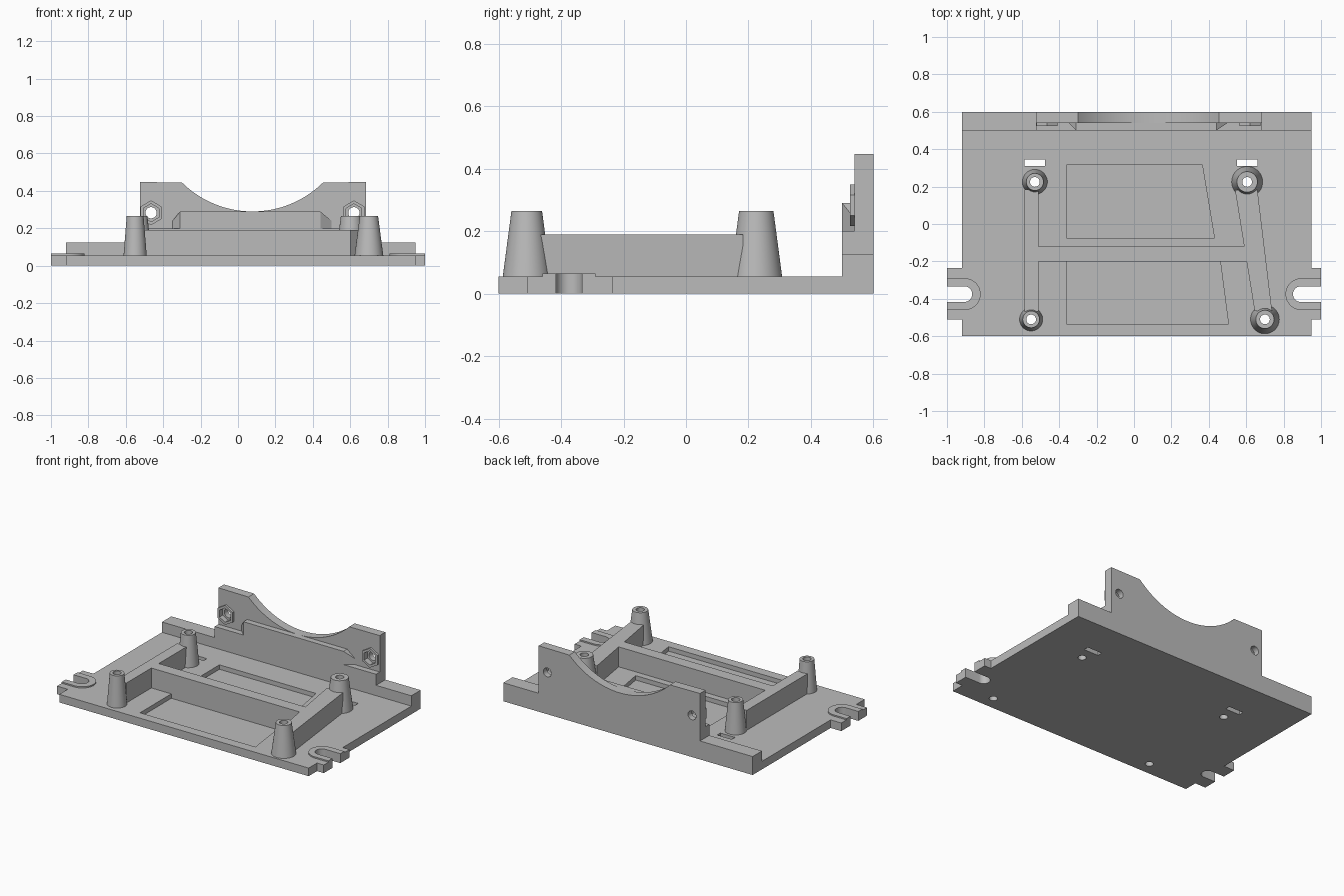
import bpy, bmesh, math
from mathutils import Vector

cube = bpy.data.objects.get("Cube")
if cube:
    bpy.data.objects.remove(cube, do_unlink=True)

grey = bpy.data.materials.new("plain grey")
grey.use_nodes = True
grey.diffuse_color = (0.5, 0.5, 0.5, 1)
grey.node_tree.nodes["Principled BSDF"].inputs["Base Color"].default_value = (0.5, 0.5, 0.5, 1)

PLATE = 0.055     # plate thickness
RIB = 0.19        # rib top
POST = 0.265      # post top
SLOT_Y = -0.375   # mounting slot centre line
BACK, LIP, WALL = 0.6, 0.5, 0.54   # depth planes of the rear wall


def finish(name, bm):
    bmesh.ops.recalc_face_normals(bm, faces=bm.faces[:])
    mesh = bpy.data.meshes.new(name)
    bm.to_mesh(mesh)
    bm.free()
    mesh.materials.append(grey)
    obj = bpy.data.objects.new(name, mesh)
    bpy.context.collection.objects.link(obj)
    return obj


def prism(name, outline, low, high, axis="z"):
    """Extrude an outline: (x, y) along z, or (x, z) along y."""
    place = (lambda a, b, h: (a, b, h)) if axis == "z" else (lambda a, b, h: (a, h, b))
    bm = bmesh.new()
    face = bm.faces.new([bm.verts.new(place(a, b, low)) for a, b in outline])
    moved = bmesh.ops.extrude_face_region(bm, geom=[face])["geom"]
    shift = Vector(place(0, 0, high - low))
    bmesh.ops.translate(bm, verts=[v for v in moved if isinstance(v, bmesh.types.BMVert)], vec=shift)
    return finish(name, bm)


def rect(x0, x1, y0, y1):
    return [(x0, y0), (x1, y0), (x1, y1), (x0, y1)]


def ring(x, y, r, sides, turn=0.0):
    return [(x + r * math.cos(turn + math.tau * i / sides),
             y + r * math.sin(turn + math.tau * i / sides)) for i in range(sides)]


def open_slot(side, tip, edge, r):
    """Outline of a slot with a round inner end, running out to the edge."""
    arc = [(tip + side * r * (1 - math.sin(a)), SLOT_Y + r * math.cos(a))
           for a in (math.pi * i / 16 for i in range(17))]
    return arc + [(side * edge, SLOT_Y - r), (side * edge, SLOT_Y + r)]


def cut(obj, cutters):
    for c in cutters:
        c.hide_render = True
        mod = obj.modifiers.new("cut", "BOOLEAN")
        mod.operation, mod.solver, mod.object = "DIFFERENCE", "EXACT", c
    graph = bpy.context.evaluated_depsgraph_get()
    mesh = bpy.data.meshes.new_from_object(obj.evaluated_get(graph))
    obj.modifiers.clear()
    obj.data = mesh
    for c in cutters:
        bpy.data.objects.remove(c, do_unlink=True)


def smooth(obj):
    bpy.ops.object.select_all(action="DESELECT")
    obj.select_set(True)
    bpy.context.view_layer.objects.active = obj
    bpy.ops.object.shade_smooth_by_angle(angle=math.radians(30))


# Base plate with side tabs
tab_front, tab_back = -0.51, -0.235
plate = prism("base_plate", [
    (-0.92, -0.6), (0.95, -0.6), (0.95, tab_front), (1, tab_front), (1, tab_back), (0.95, tab_back),
    (0.95, BACK), (-0.92, BACK), (-0.92, tab_back), (-1, tab_back), (-1, tab_front), (-0.92, tab_front)],
    0, PLATE)

# Posts: x, y, bottom radius, top radius
posts = {"rear_right_post": (-0.53, 0.225, 0.067, 0.046),
         "rear_left_post": (0.605, 0.225, 0.083, 0.055),
         "front_right_post": (-0.55, -0.51, 0.062, 0.045),
         "front_left_post": (0.70, -0.51, 0.077, 0.049)}
HOLE = 0.026

plate_cutters = [
    prism("rear_pocket", [(-0.36, -0.075), (0.43, -0.075), (0.365, 0.315), (-0.36, 0.315)], 0.025, 0.1),
    prism("front_pocket", [(-0.36, -0.535), (0.505, -0.535), (0.46, -0.19), (-0.36, -0.19)], 0.025, 0.1)]
for x in (-0.53, 0.605):
    plate_cutters.append(prism("tie_slot", rect(x - 0.055, x + 0.055, 0.31, 0.345), -0.1, 0.2))
for x, y, _, _ in posts.values():
    plate_cutters.append(prism("screw_hole", ring(x, y, HOLE, 32), -0.1, 0.4))

# Mounting slots with raised pads
for side, name, tip, pad_tip in ((-1, "right", -0.825, -0.82), (1, "left", 0.85, 0.81)):
    tip = side * 0.865 if side < 0 else tip
    plate_cutters.append(prism("slot", open_slot(side, tip, 1.1, 0.042), -0.1, 0.2))
    pad = prism(name + "_slot_pad", open_slot(side, pad_tip, 1.0, 0.085), PLATE - 0.005, 0.064)
    cut(pad, [prism("slot", open_slot(side, tip, 1.1, 0.042), -0.1, 0.2)])
    smooth(pad)
cut(plate, plate_cutters)
smooth(plate)

for name, (x, y, r_low, r_high) in posts.items():
    bm = bmesh.new()
    bmesh.ops.create_cone(bm, cap_ends=True, segments=48, radius1=r_low, radius2=r_high,
                          depth=POST - PLATE + 0.002)
    bmesh.ops.translate(bm, verts=bm.verts[:], vec=(x, y, (POST + PLATE - 0.002) / 2))
    post = finish(name, bm)
    cut(post, [prism("bore", ring(x, y, HOLE, 32), -0.1, 0.4)])
    smooth(post)

# Ribs between the posts
prism("right_rib", rect(-0.585, -0.51, -0.468, 0.185), PLATE - 0.002, RIB)
prism("left_rib", [(0.645, -0.465), (0.738, -0.465), (0.66, 0.183), (0.54, 0.183)], PLATE - 0.002, RIB)
prism("cross_rib", rect(-0.52, 0.61, -0.2, -0.12), 0.02, RIB)

# Rear wall: low ledge, middle step and tall plate with a round cradle
prism("rear_ledge", rect(-0.92, 0.95, LIP, BACK), PLATE, 0.125)
prism("rear_step", rect(-0.525, 0.685, LIP, WALL), 0.125, 0.2)
cradle = []
half, radius, mid, centre = math.asin(0.3775 / 0.537), 0.537, 0.0775, 0.827
for i in range(33):
    a = half - 2 * half * i / 32
    cradle.append((mid + radius * math.sin(a), centre - radius * math.cos(a)))
tall = prism("cradle_plate", [(-0.525, 0.125), (0.685, 0.125), (0.685, 0.447)] + cradle
             + [(-0.525, 0.447)], WALL, BACK, "y")

# Nut seats on the cradle plate
NUT_Z = 0.283
wall_cutters = []
for name, x in (("right_nut_seat", -0.465), ("left_nut_seat", 0.62)):
    seat = prism(name, ring(x, NUT_Z, 0.066, 6, math.pi / 6), 0.525, WALL, "y")
    cut(seat, [prism("nut", ring(x, NUT_Z, 0.048, 6, math.pi / 6), 0.4, 0.7, "y")])
    wall_cutters.append(prism("nut", ring(x, NUT_Z, 0.048, 6, math.pi / 6), 0.4, 0.56, "y"))
    wall_cutters.append(prism("bolt_hole", ring(x, NUT_Z, 0.03, 32), 0.4, 0.7, "y"))
cut(tall, wall_cutters)
smooth(tall)

# Front lip with chamfered ends
prism("front_lip", rect(-0.31, 0.44, LIP, WALL), 0.2, 0.29)
for name, x, end in (("right_lip_end", -0.31, -0.35), ("left_lip_end", 0.44, 0.5)):
    bm = bmesh.new()
    for co in ((x, LIP, 0.2), (x, WALL, 0.2), (end, WALL, 0.2),
               (x, LIP, 0.29), (x, WALL, 0.29), (end, WALL, 0.24)):
        bm.verts.new(co)
    bmesh.ops.convex_hull(bm, input=bm.verts[:])
    finish(name, bm)
